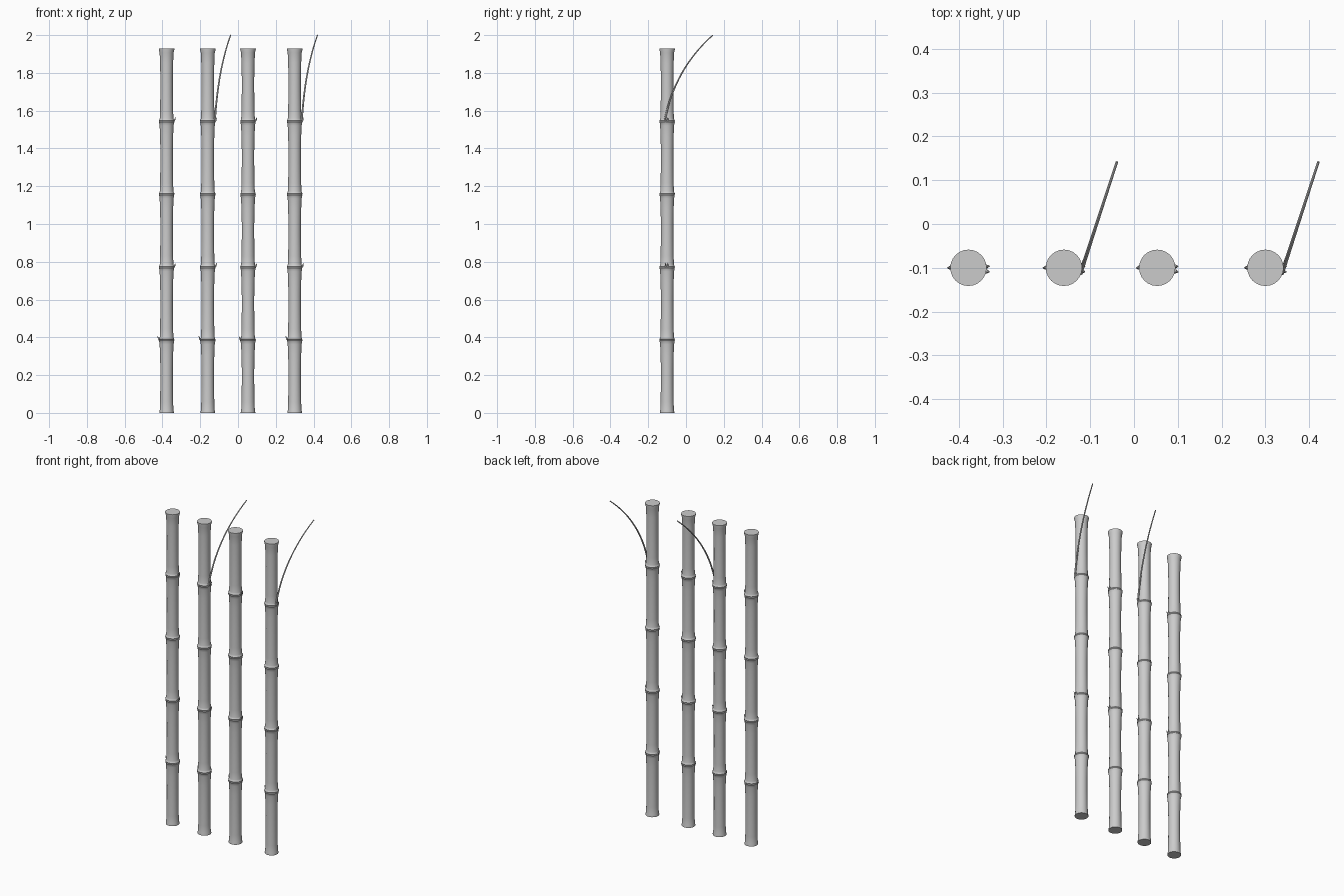
import bpy, bmesh, math
from mathutils import Vector

if "Cube" in bpy.data.objects:
    bpy.data.objects.remove(bpy.data.objects["Cube"])

Y = -0.10
SEG = 0.386          # height of one stalk section
COUNT = 5
SIDES = 24
STALKS = [-0.378, -0.160, 0.053, 0.300]
BRANCHED = {1, 3}


def finish(bm, name, angle=40):
    bmesh.ops.recalc_face_normals(bm, faces=bm.faces)
    me = bpy.data.meshes.new(name)
    bm.to_mesh(me)
    bm.free()
    ob = bpy.data.objects.new(name, me)
    bpy.context.collection.objects.link(ob)
    bpy.context.view_layer.objects.active = ob
    ob.select_set(True)
    bpy.ops.object.shade_smooth_by_angle(angle=math.radians(angle))
    ob.select_set(False)
    return ob


def skin(bm, rings):
    """Bridge consecutive vertex rings and cap both ends."""
    n = len(rings[0])
    for a, b in zip(rings, rings[1:]):
        for i in range(n):
            j = (i + 1) % n
            bm.faces.new((a[i], a[j], b[j], b[i]))
    bm.faces.new(rings[0][::-1])
    bm.faces.new(rings[-1])


def lathe(name, profile, x):
    bm = bmesh.new()
    rings = [[bm.verts.new((x + r * math.cos(k * math.tau / SIDES),
                            Y + r * math.sin(k * math.tau / SIDES), z))
              for k in range(SIDES)] for r, z in profile]
    skin(bm, rings)
    return finish(bm, name)


def tube(name, points, radii, sides=8):
    bm = bmesh.new()
    pts = [Vector(p) for p in points]
    rings = []
    for i, p in enumerate(pts):
        t = (pts[min(i + 1, len(pts) - 1)] - pts[max(i - 1, 0)]).normalized()
        u = t.cross(Vector((0.8, -0.6, 0.1))).normalized()
        v = t.cross(u)
        rings.append([bm.verts.new(p + radii[i] * (u * math.cos(a) + v * math.sin(a)))
                      for a in (k * math.tau / sides for k in range(sides))])
    skin(bm, rings)
    return finish(bm, name, 60)


# Stalk outline: flared sections with a ridge and groove at each joint
profile = [(0.0385, 0), (0.0385, 0.005)]
for s in range(COUNT):
    z0 = s * SEG
    for r, f in [(0.0360, 0.04), (0.0345, 0.15), (0.0330, 0.40),
                 (0.0330, 0.60), (0.0345, 0.80), (0.0370, 0.94)]:
        profile.append((r, z0 + f * SEG))
    if s < COUNT - 1:
        z = z0 + SEG
        profile += [(0.0395, z - 0.007), (0.0415, z - 0.004), (0.0395, z),
                    (0.0415, z + 0.004), (0.0385, z + 0.007)]
profile += [(0.0415, COUNT * SEG - 0.005), (0.0415, COUNT * SEG)]

for n, x in enumerate(STALKS):
    lathe(f"bamboo_stalk_{n + 1}", profile, x)

    # Small pointed buds on alternating sides of the joints
    for j in range(1, COUNT):
        side = -1 if j % 2 else 1
        if j == 3:
            continue
        z = j * SEG
        for dy in ([0.0] if side < 0 else [0.003, -0.008]):
            tube(f"bud_{n + 1}_{j}",
                 [(x + side * 0.032, Y + dy, z - 0.004),
                  (x + side * 0.041, Y + dy, z + 0.005),
                  (x + side * 0.048, Y + dy * 1.2, z + 0.020)],
                 [0.006, 0.005, 0.001], 6)

    # Thin arching branch rising from the top joint
    if n in BRANCHED:
        a, b, c = (Vector((x + 0.038, Y - 0.012, 1.550)),
                   Vector((x + 0.055, Y + 0.040, 1.820)),
                   Vector((x + 0.121, Y + 0.242, 2.000)))
        steps = 16
        ts = [i / steps for i in range(steps + 1)]
        tube(f"branch_{n + 1}",
             [a * (1 - t) ** 2 + b * 2 * t * (1 - t) + c * t * t for t in ts],
             [0.005 - 0.002 * t for t in ts])
